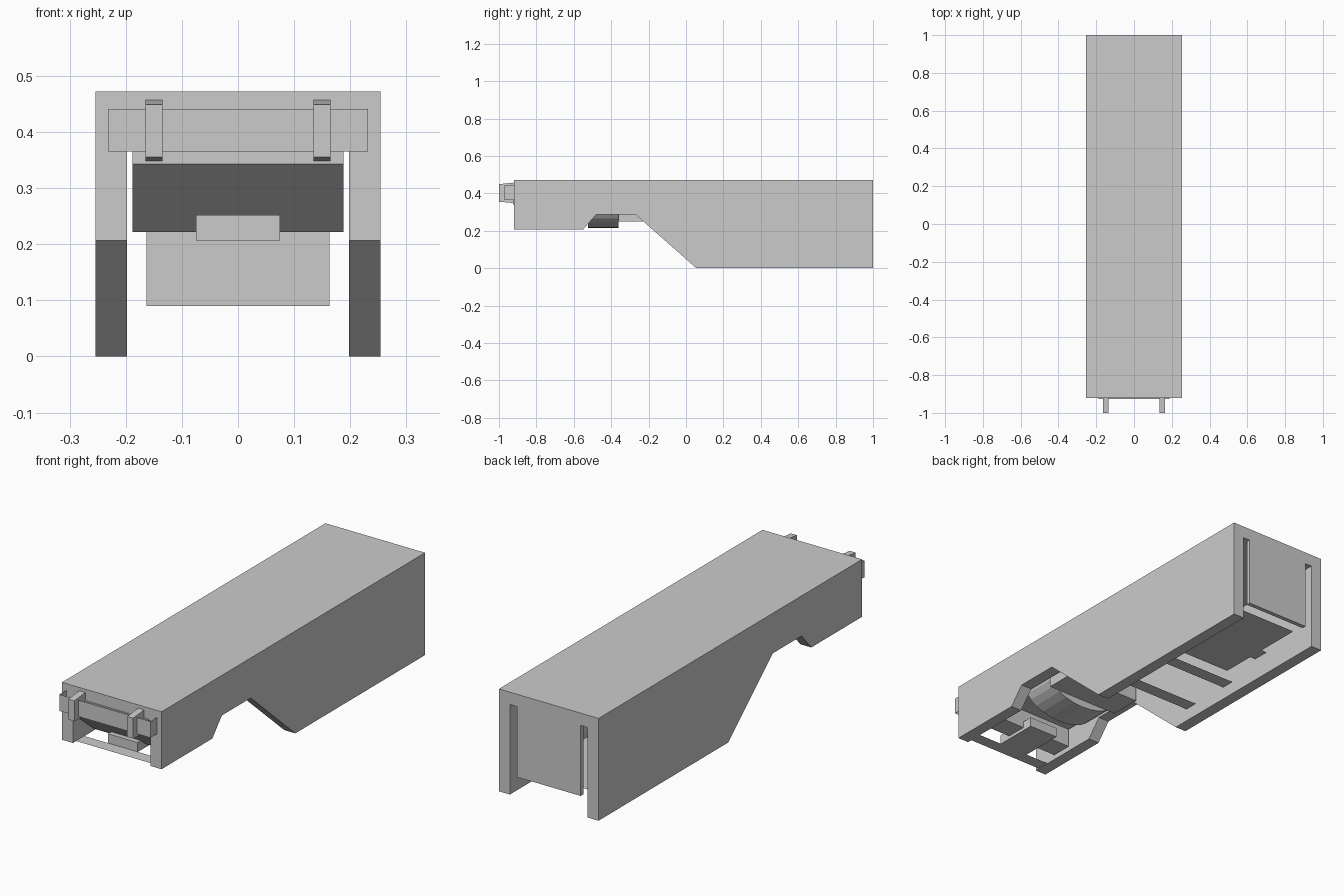
import bpy
import bmesh
import math

cube = bpy.data.objects.get("Cube")
if cube:
    bpy.data.objects.remove(cube, do_unlink=True)

grey = bpy.data.materials.new("plain_grey")
grey.use_nodes = True
grey.diffuse_color = (0.6, 0.6, 0.6, 1)
grey.node_tree.nodes["Principled BSDF"].inputs["Base Color"].default_value = (0.6, 0.6, 0.6, 1)


def make(name, verts, faces):
    """Create an object with outward normals."""
    mesh = bpy.data.meshes.new(name)
    mesh.from_pydata(verts, [], faces)
    mesh.materials.append(grey)
    bm = bmesh.new()
    bm.from_mesh(mesh)
    bmesh.ops.recalc_face_normals(bm, faces=bm.faces)
    bm.to_mesh(mesh)
    bm.free()
    obj = bpy.data.objects.new(name, mesh)
    bpy.context.collection.objects.link(obj)


def prism(name, profile, a, b, axis="x"):
    """Extrude a (y, z) profile along x, or an (x, z) profile along y."""
    n = len(profile)
    if axis == "x":
        verts = [(t, p, z) for t in (a, b) for p, z in profile]
    else:
        verts = [(p, t, z) for t in (a, b) for p, z in profile]
    faces = [tuple(range(n)), tuple(range(n, 2 * n))]
    faces += [(i, (i + 1) % n, n + (i + 1) % n, n + i) for i in range(n)]
    make(name, verts, faces)


def box(name, x0, x1, y0, y1, z0, z1):
    prism(name, [(y0, z0), (y1, z0), (y1, z1), (y0, z1)], x0, x1)


def sheet(name, half_width, y0, y1, z):
    """Flat horizontal sheet centred on x."""
    w = half_width
    make(name, [(-w, y0, z), (w, y0, z), (w, y1, z), (-w, y1, z)], [(3, 2, 1, 0)])


# Outer cover: roof and two profiled side walls
box("roof", -0.198, 0.198, -0.92, 1, 0.415, 0.472)
wall = [(-0.92, 0.472), (-0.92, 0.207), (-0.55, 0.207), (-0.48, 0.287),
        (-0.27, 0.287), (0.055, 0), (1, 0), (1, 0.472)]
for side, x0, x1 in (("left", 0.198, 0.254), ("right", -0.254, -0.198)):
    prism(side + "_wall", wall, x0, x1)

# Rear panel with a slot on each side
box("rear_panel", -0.163, 0.163, 0.98, 1, 0.09, 0.42)

# Inner front housing with a sloping face and a short lip
housing = [(-0.926, 0.42), (-0.926, 0.343), (-0.78, 0.222), (-0.68, 0.222),
           (-0.68, 0.31), (-0.21, 0.31), (-0.21, 0.42)]
prism("inner_housing", housing, -0.188, 0.188)
box("housing_block", -0.075, 0.075, -0.84, -0.63, 0.207, 0.252)

# Rounded underside behind the lip, and the flat block after it
arc = [(0.188 * math.cos(a), 0.315 - 0.1 * math.sin(a))
       for a in (math.pi * i / 12 for i in range(13))]
prism("rounded_underside", arc, -0.525, -0.36, axis="y")
box("rear_block", -0.188, 0.188, -0.36, -0.21, 0.25, 0.32)

# Thin floor plates and cross straps
sheet("floor_plate", 0.15, 0.47, 0.93, 0.09)
for side, s in (("left", 1), ("right", -1)):
    make(side + "_floor_tab", [(s * 0.15, 0.63, 0.09), (s * 0.18, 0.63, 0.09),
                               (s * 0.18, 0.71, 0.09), (s * 0.15, 0.71, 0.09)], [(0, 1, 2, 3)])
for i, y in enumerate((0.13, 0.385)):
    sheet(f"floor_strap_{i + 1}", 0.198, y, y + 0.063, 0.06)
sheet("front_strap", 0.198, -0.9, -0.84, 0.209)

# Front crossbar: thin sheet with returned ends
W, Z0, Z1 = 0.232, 0.365, 0.441
path = [(-W, -0.92), (-W, -0.97), (W, -0.97), (W, -0.92)]
make("crossbar", [(x, y, z) for z in (Z0, Z1) for x, y in path],
     [(i, i + 1, i + 5, i + 4) for i in range(3)])

# Tapered brackets over the crossbar
bracket = [(-1, 0.355), (-0.92, 0.348), (-0.92, 0.457), (-1, 0.449)]
prism("left_bracket", bracket, 0.135, 0.165)
prism("right_bracket", bracket, -0.165, -0.135)
